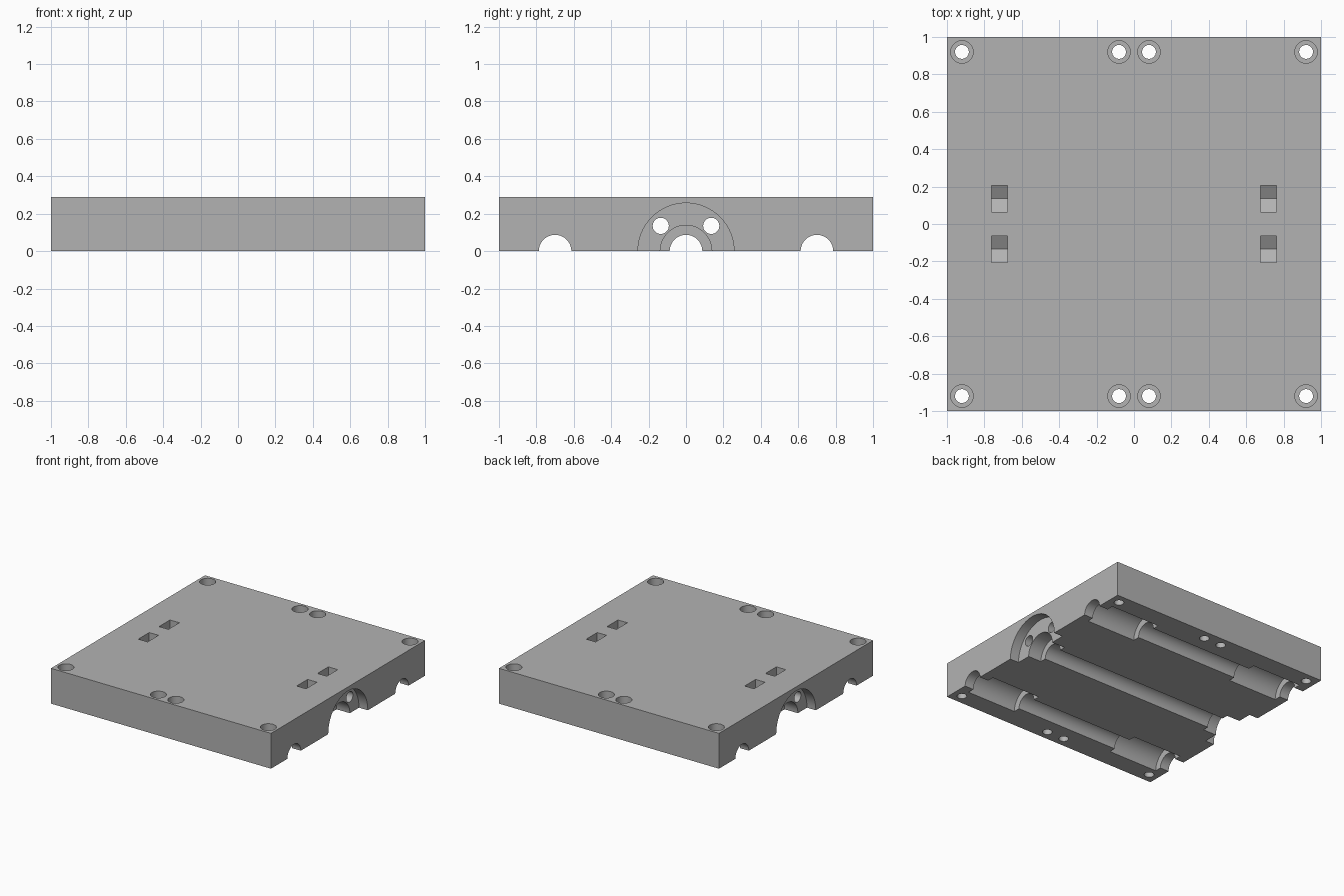
import bpy, bmesh, math
from mathutils import Matrix, Vector

cube = bpy.data.objects.get("Cube")
if cube:
    bpy.data.objects.remove(cube, do_unlink=True)

HEIGHT = 0.29
SIDES = (-1, 1)

grey = bpy.data.materials.new("plain grey")
grey.use_nodes = True
COLOUR = (0.45, 0.45, 0.45, 1)
grey.diffuse_color = COLOUR
grey.node_tree.nodes["Principled BSDF"].inputs["Base Color"].default_value = COLOUR


def make_object(name, bm):
    mesh = bpy.data.meshes.new(name)
    bmesh.ops.recalc_face_normals(bm, faces=bm.faces)
    bm.to_mesh(mesh)
    bm.free()
    mesh.materials.append(grey)
    obj = bpy.data.objects.new(name, mesh)
    bpy.context.collection.objects.link(obj)
    return obj


def cylinder(name, radius, start, end, segments=64):
    """Cylinder between two points."""
    a, b = Vector(start), Vector(end)
    turn = (b - a).to_track_quat('Z', 'Y').to_matrix().to_4x4()
    bm = bmesh.new()
    bmesh.ops.create_cone(bm, cap_ends=True, segments=segments,
                          radius1=radius, radius2=radius, depth=(b - a).length,
                          matrix=Matrix.Translation((a + b) / 2) @ turn)
    return make_object(name, bm)


def along_x(name, radius, x0, x1, y=0, z=0):
    return cylinder(name, radius, (x0, y, z), (x1, y, z))


def nut_slot(x, y, z, half_width, thickness):
    """Upright slot with the pointed bottom of a hexagonal nut."""
    slope = half_width / math.sqrt(3)
    outline = [(0, z - 2 * slope), (half_width, z - slope), (half_width, HEIGHT + 0.1),
               (-half_width, HEIGHT + 0.1), (-half_width, z - slope)]
    bm = bmesh.new()
    face = bm.faces.new([bm.verts.new((x - thickness / 2, y + dy, h)) for dy, h in outline])
    out = bmesh.ops.extrude_face_region(bm, geom=[face])
    moved = [v for v in out["geom"] if isinstance(v, bmesh.types.BMVert)]
    bmesh.ops.translate(bm, verts=moved, vec=(thickness, 0, 0))
    return make_object("nut_slot", bm)


# Solid block
bm = bmesh.new()
bmesh.ops.create_cube(bm, size=1, matrix=Matrix.Translation((0, 0, HEIGHT / 2))
                      @ Matrix.Diagonal((2, 2, HEIGHT, 1)))
block = make_object("carriage_block", bm)

cutters = []
# Three rod channels along the underside
for y in (-0.7, 0, 0.7):
    cutters.append(along_x("rod_channel", 0.087, -1.1, 1.1, y))

for sx in SIDES:
    # Stepped flange recess at each end of the middle channel
    cutters.append(along_x("flange_recess", 0.257, sx * 0.92, sx * 1.1))
    cutters.append(along_x("collar_recess", 0.138, sx * 0.8, sx * 1.1))
    for sy in SIDES:
        # Bearing pockets in the outer channels
        cutters.append(along_x("bearing_pocket", 0.142, sx * 0.47, sx * 0.92, sy * 0.7))
        cutters.append(nut_slot(sx * 0.72, sy * 0.135, 0.135, 0.071, 0.085))
        # Counterbored corner and centre screw holes
        for x in (0.08, 0.92):
            px, py = sx * x, sy * 0.92
            cutters.append(cylinder("screw_hole", 0.037, (px, py, -0.1), (px, py, HEIGHT + 0.1), 48))
            cutters.append(cylinder("counterbore", 0.06, (px, py, HEIGHT - 0.07), (px, py, HEIGHT + 0.1), 48))

# Flange bolt holes running the full length
for sy in SIDES:
    cutters.append(along_x("bolt_hole", 0.043, -1.1, 1.1, sy * 0.135, 0.135))

for cutter in cutters:
    cutter.hide_render = True
    mod = block.modifiers.new(cutter.name, 'BOOLEAN')
    mod.operation = 'DIFFERENCE'
    mod.solver = 'EXACT'
    mod.object = cutter

# Bake the cuts and drop the cutters
graph = bpy.context.evaluated_depsgraph_get()
baked = bpy.data.meshes.new_from_object(block.evaluated_get(graph))
block.modifiers.clear()
block.data = baked
for cutter in cutters:
    bpy.data.objects.remove(cutter, do_unlink=True)

bpy.ops.object.select_all(action='DESELECT')
block.select_set(True)
bpy.context.view_layer.objects.active = block
bpy.ops.object.shade_smooth_by_angle(angle=math.radians(30))
